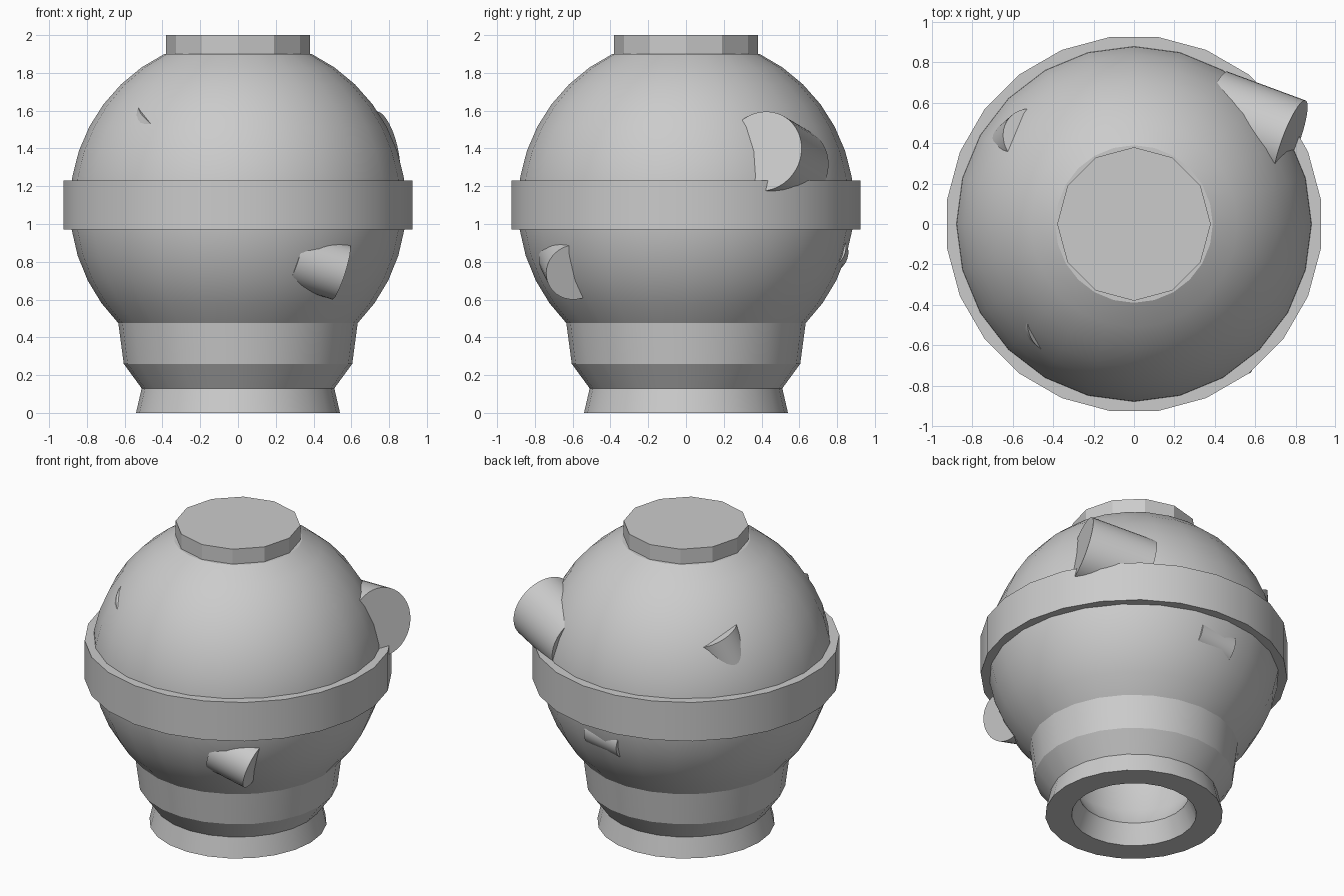
import bpy, bmesh, math
from mathutils import Vector

cube = bpy.data.objects.get("Cube")
if cube:
    bpy.data.objects.remove(cube, do_unlink=True)

grey = bpy.data.materials.new("plain_grey")
grey.use_nodes = True
colour = (0.6, 0.6, 0.6, 1)
grey.diffuse_color = colour
grey.node_tree.nodes["Principled BSDF"].inputs["Base Color"].default_value = colour


def finish(name, bm, angle=28):
    bmesh.ops.recalc_face_normals(bm, faces=bm.faces)
    mesh = bpy.data.meshes.new(name)
    bm.to_mesh(mesh)
    bm.free()
    mesh.materials.append(grey)
    obj = bpy.data.objects.new(name, mesh)
    bpy.context.collection.objects.link(obj)
    bpy.ops.object.select_all(action='DESELECT')
    obj.select_set(True)
    bpy.context.view_layer.objects.active = obj
    bpy.ops.object.shade_smooth_by_angle(angle=math.radians(angle))
    return obj


def lathe(name, profile, sides, turn=0.0, closed=False):
    """Revolve (radius, height) points; open ends are capped."""
    bm = bmesh.new()
    rings = []
    for r, z in profile:
        angles = [2 * math.pi * (i + turn) / sides for i in range(sides)]
        rings.append([bm.verts.new((r * math.cos(a), r * math.sin(a), z)) for a in angles])
    pairs = list(zip(rings, rings[1:]))
    if closed:
        pairs.append((rings[-1], rings[0]))
    else:
        bm.faces.new(rings[0])
        bm.faces.new(rings[-1])
    for lo, hi in pairs:
        for i in range(sides):
            j = (i + 1) % sides
            bm.faces.new((lo[i], lo[j], hi[j], hi[i]))
    return finish(name, bm)


def peg(name, end, axis, radius, length):
    """Round peg whose outer face is centred on end and faces along axis."""
    bm = bmesh.new()
    bmesh.ops.create_cone(bm, cap_ends=True, segments=40, radius1=radius,
                          radius2=radius, depth=length)
    d = Vector(axis).normalized()
    obj = finish(name, bm)
    obj.rotation_euler = d.to_track_quat('Z', 'Y').to_euler()
    obj.location = Vector(end) - d * length / 2


def arc(radius, z0, z1, steps):
    """Sphere profile between two heights, evenly spaced by angle."""
    a0, a1 = (math.asin((z - 1.1) / radius) for z in (z0, z1))
    angles = [a0 + (a1 - a0) * i / steps for i in range(steps + 1)]
    return [(radius * math.cos(a), 1.1 + radius * math.sin(a)) for a in angles]


# Hollow globe with stepped neck and flared foot
outside = [(0.54, 0), (0.51, 0.13), (0.605, 0.26)] + arc(0.89, 0.475, 1.9, 12)
inside = [(0.38, 0), (0.33, 0.13), (0.40, 0.26)] + arc(0.72, 0.51, 1.79, 12)
lathe("globe_body", inside[::-1] + outside, 24)

# Equator band and lid
lathe("equator_band", [(0.85, 0.97), (0.933, 0.97), (0.933, 1.23), (0.85, 1.23)],
      24, turn=0.5, closed=True)
lathe("top_lid", [(0.38, 1.88), (0.38, 2.0)], 12)

# Pegs standing out of the globe
peg("large_peg", (0.775, 0.41, 1.385), (0.92, -0.34, 0.2), 0.215, 0.42)
peg("front_peg", (0.545, -0.59, 0.745), (0.94, 0.15, -0.3), 0.152, 0.26)
peg("back_peg", (-0.09, 0.75, 0.85), (-0.95, 0.05, -0.1), 0.11, 0.25)
peg("upper_back_peg", (-0.506, 0.426, 1.56), (0.32, 0.27, 0.91), 0.15, 0.25)
peg("upper_front_peg", (-0.353, -0.45, 1.53), (0.48, -0.31, 0.82), 0.2, 0.2)
